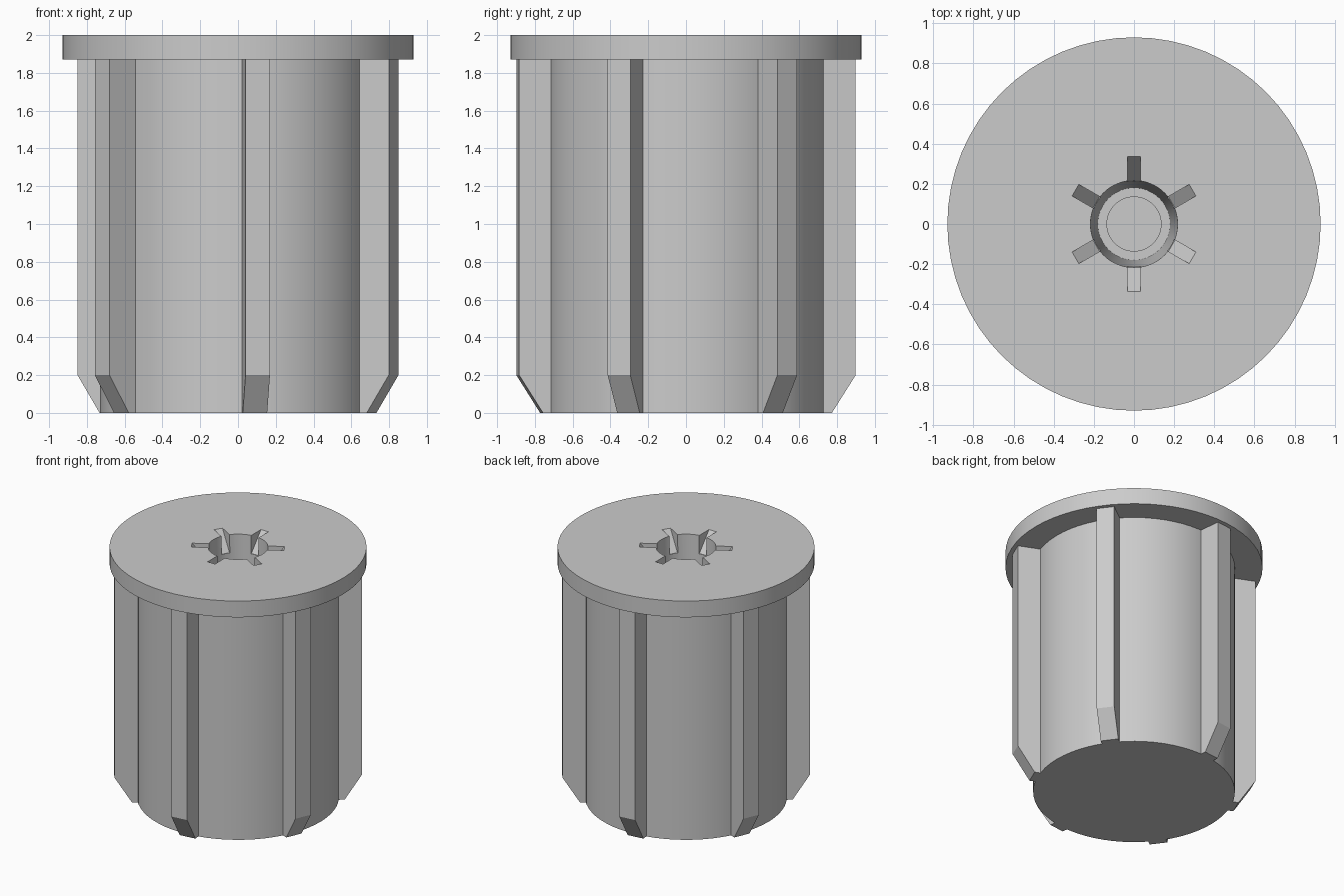
import bpy, bmesh
from math import cos, sin, pi, radians

cube = bpy.data.objects.get("Cube")
if cube:
    bpy.data.objects.remove(cube, do_unlink=True)

grey = bpy.data.materials.new("plain grey")
grey.use_nodes = True
colour = (0.6, 0.6, 0.6, 1)
grey.diffuse_color = colour
grey.node_tree.nodes["Principled BSDF"].inputs["Base Color"].default_value = colour


def finish(name, bm):
    bmesh.ops.recalc_face_normals(bm, faces=bm.faces)
    mesh = bpy.data.meshes.new(name)
    bm.to_mesh(mesh)
    bm.free()
    mesh.materials.append(grey)
    obj = bpy.data.objects.new(name, mesh)
    bpy.context.collection.objects.link(obj)
    return obj


def lathe(name, profile, steps=64):
    """Revolve (radius, height) points that start and end on the axis."""
    bm = bmesh.new()
    verts = [bm.verts.new((r, 0, z)) for r, z in profile]
    edges = [bm.edges.new(pair) for pair in zip(verts, verts[1:])]
    bmesh.ops.spin(bm, geom=verts + edges, cent=(0, 0, 0), axis=(0, 0, 1),
                   angle=2 * pi, steps=steps)
    bmesh.ops.remove_doubles(bm, verts=bm.verts, dist=1e-4)
    return finish(name, bm)


def radial_prisms(name, outline, width, start):
    """Six prisms around the axis, from a (radius, height) outline."""
    bm = bmesh.new()
    for i in range(6):
        a = radians(start + 60 * i)
        sides = [[bm.verts.new((r * cos(a) - s * sin(a), r * sin(a) + s * cos(a), z))
                  for r, z in outline] for s in (-width / 2, width / 2)]
        bm.faces.new(sides[0])
        bm.faces.new(sides[1][::-1])
        n = len(outline)
        for j in range(n):
            k = (j + 1) % n
            bm.faces.new((sides[0][j], sides[1][j], sides[1][k], sides[0][k]))
    return finish(name, bm)


# Barrel with wide top flange and a stepped, tapering blind bore
barrel = lathe("flanged_barrel", [
    (0, 0), (0.73, 0), (0.73, 1.87), (0.93, 1.87), (0.93, 2.0),
    (0.217, 2.0), (0.18, 0.5), (0.135, 0.5), (0.135, 0.3), (0, 0.3)])

# Six sloping notches around the mouth of the bore
cutter = radial_prisms("notch_cutter", [
    (0.1, 2.05), (0.337, 2.05), (0.337, 2.0), (0.217, 1.855), (0.1, 1.855)], 0.066, 30)
cutter.hide_render = True
cut = barrel.modifiers.new("notches", "BOOLEAN")
cut.operation = "DIFFERENCE"
cut.solver = "EXACT"
cut.object = cutter
bpy.context.view_layer.objects.active = barrel
barrel.select_set(True)
bpy.ops.object.modifier_apply(modifier=cut.name)
bpy.data.objects.remove(cutter, do_unlink=True)
bpy.ops.object.shade_smooth_by_angle(angle=radians(30))

# Six outer ribs with chamfered feet
radial_prisms("outer_ribs", [
    (0.65, 0), (0.77, 0), (0.897, 0.2), (0.897, 1.88), (0.65, 1.88)], 0.13, -83.3)
